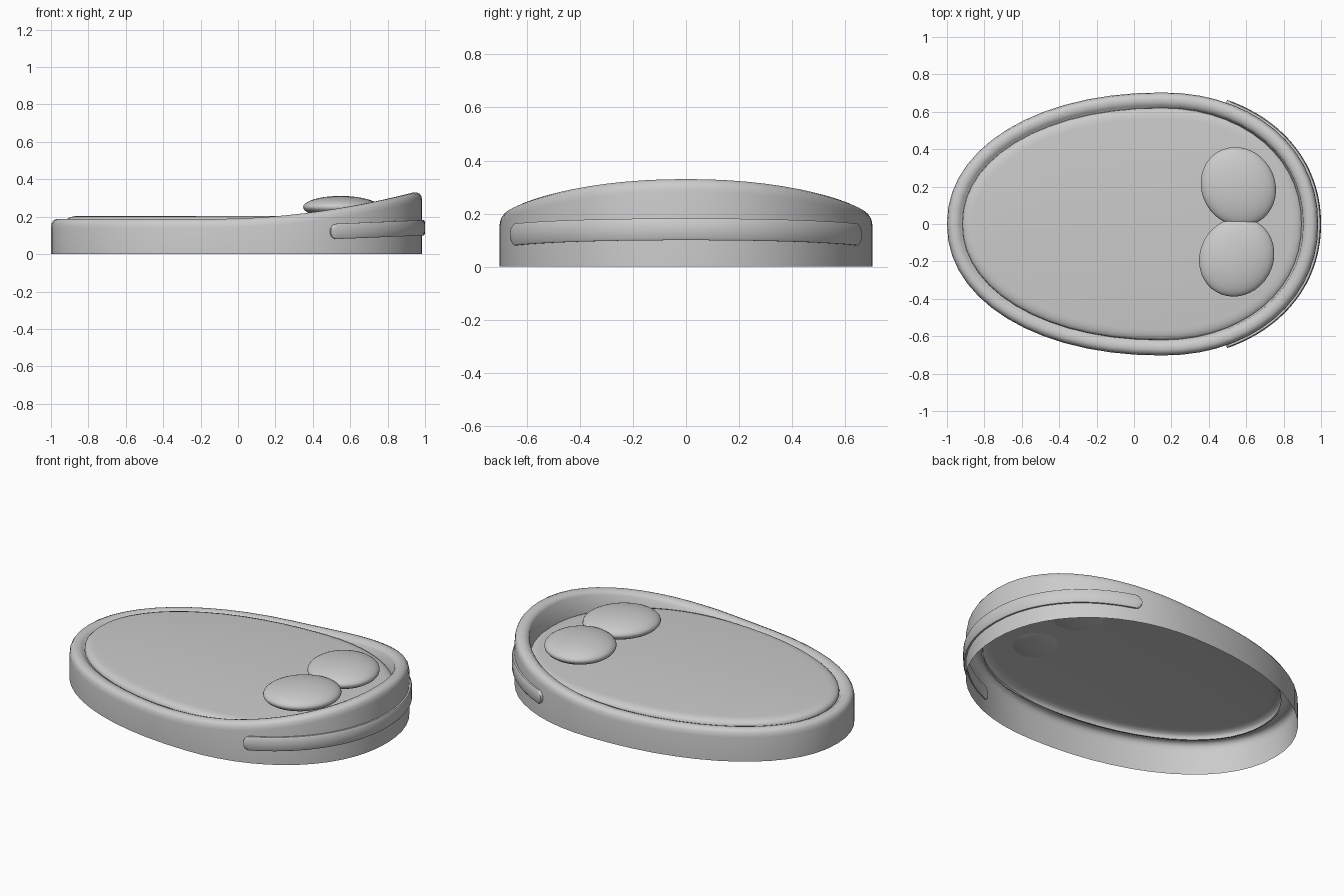
import bpy, bmesh
from math import sin, cos, pi, copysign, sqrt, radians
from mathutils import Vector

if "Cube" in bpy.data.objects:
    bpy.data.objects.remove(bpy.data.objects["Cube"])

N = 56          # segments round the egg outline
CX, HALF_W = 0.15, 0.703


def spow(v, e):
    return copysign(abs(v) ** e, v)


def egg(t):
    """Egg outline, blunt towards +x."""
    c, s = spow(cos(t), 0.95), spow(sin(t), 0.95)
    return Vector((CX + (0.835 if c > 0 else 1.15) * c, HALF_W * s, 0))


def inset(t, d):
    """Outline point moved inward by d along the normal of the egg."""
    c, s = cos(t), sin(t)
    a = 0.835 if c > 0 else 1.15
    n = Vector((c / a, s / HALF_W, 0)).normalized()
    return egg(t) - n * d


def rim_height(x):
    return 0.188 + 0.134 * max(0, (x + 0.1) / 1.05) ** 1.8


def loft(name, rings, closed_rings=True, caps=(), wrap=False, angle=50):
    """Skin a list of point rings into a smooth object."""
    bm = bmesh.new()
    vs = [[bm.verts.new(p) for p in r] for r in rings]
    n = len(vs[0])
    for i in range(len(vs) - 1):
        for j in range(n if closed_rings else n - 1):
            k = (j + 1) % n
            bm.faces.new((vs[i][j], vs[i][k], vs[i + 1][k], vs[i + 1][j]))
    for c in caps:
        bm.faces.new(vs[c])
    bmesh.ops.recalc_face_normals(bm, faces=bm.faces)
    me = bpy.data.meshes.new(name)
    bm.to_mesh(me)
    bm.free()
    ob = bpy.data.objects.new(name, me)
    bpy.context.collection.objects.link(ob)
    bpy.ops.object.select_all(action='DESELECT')
    bpy.context.view_layer.objects.active = ob
    ob.select_set(True)
    bpy.ops.object.shade_smooth_by_angle(angle=radians(angle))
    return ob


angles = [2 * pi * i / N for i in range(N)]

# Side wall with rounded rim, open underneath: (inset, drop below rim or None for floor level)
profile = [(0, None), (0, 0.045), (0.004, 0.022), (0.014, 0.007), (0.03, 0),
           (0.05, 0.001), (0.068, 0.008), (0.08, 0.022)]
rings = []
for d, drop in profile:
    ring = []
    for t in angles:
        p = inset(t, d)
        p.z = 0 if drop is None else rim_height(egg(t).x) - drop
        ring.append(p)
    rings.append(ring)
rings.append([inset(t, 0.092) + Vector((0, 0, 0.164)) for t in angles])
loft("body_wall", rings)

# Recessed top panel with a softly rounded edge
panel = [(0.082, 0.170), (0.084, 0.184), (0.095, 0.194), (0.115, 0.201), (0.14, 0.204)]
loft("top_panel", [[inset(t, d) + Vector((0, 0, z)) for t in angles] for d, z in panel],
     caps=(-1,))

# Raised band round the blunt end, with rounded tips
T_END, TIP, HALF_H = 1.17, 0.036, 0.041
section = [(0.006, -1), (-0.009, -1), (-0.014, -0.8), (-0.015, 0), (-0.014, 0.8),
           (-0.009, 1), (0.006, 1)]
half = [0.002, 0.006, 0.013, 0.022, 0.036, 0.05]
steps = half + [0.05 + (2 * T_END - 0.1) * i / 40 for i in range(1, 40)] \
    + [2 * T_END - h for h in reversed(half)]
band = []
for s in steps:
    t = s - T_END
    d = min(1, min(s, 2 * T_END - s) * 0.8 / TIP)
    h = HALF_H * sqrt(1 - (1 - d) ** 2)
    zc = 0.12 + 0.021 * (egg(t).x - 0.49) / 0.495
    band.append([inset(t, o) + Vector((0, 0, zc + h * f)) for o, f in section])
loft("side_band", band, caps=(0, -1))

# Two flattened oval pads
for name, x, y, z, rot in (("pad_back", 0.558, 0.200, 0.249, 30),
                           ("pad_front", 0.549, -0.177, 0.251, -30)):
    bpy.ops.mesh.primitive_uv_sphere_add(segments=40, ring_count=20, radius=1,
                                         location=(x, y, z), rotation=(0, 0, radians(rot)))
    pad = bpy.context.object
    pad.name = name
    pad.scale = (0.196, 0.216, 0.06)
    bpy.ops.object.shade_smooth()
